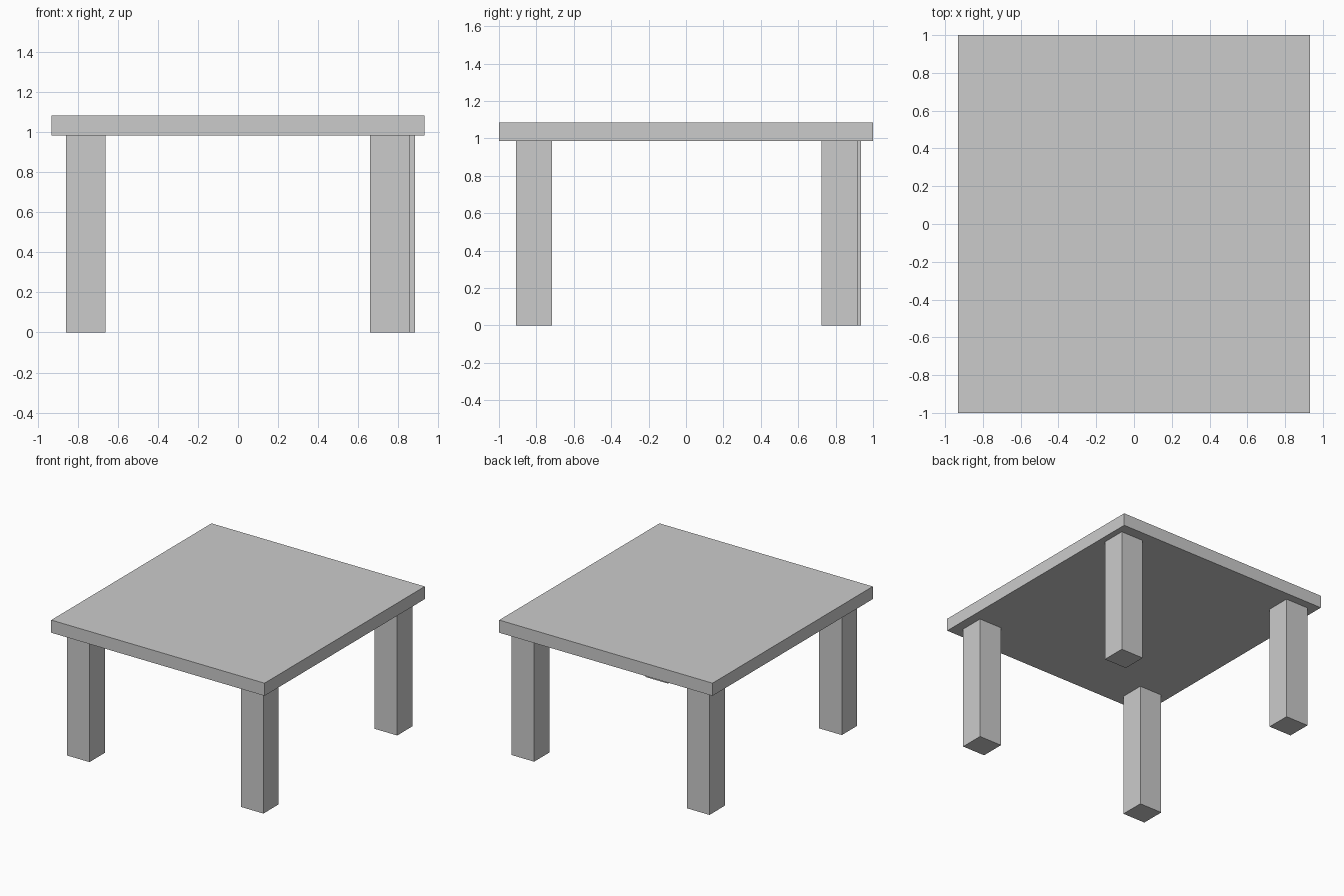
import bpy

if "Cube" in bpy.data.objects:
    bpy.data.objects.remove(bpy.data.objects["Cube"])


def box(name, x0, x1, y0, y1, z0, z1):
    bpy.ops.mesh.primitive_cube_add(
        size=1, location=((x0 + x1) / 2, (y0 + y1) / 2, (z0 + z1) / 2))
    ob = bpy.context.object
    ob.name = name
    ob.scale = (x1 - x0, y1 - y0, z1 - z0)
    bpy.ops.object.transform_apply(location=False, rotation=False, scale=True)
    return ob


LEG_X, LEG_Y = 0.198, 0.191   # leg section
LEG_H, TOP_H = 0.985, 0.1

# Table top slab
box("table_top", -0.932, 0.932, -1, 1, LEG_H, LEG_H + TOP_H)

# Legs, slightly unevenly placed: lower x, lower y corner of each
legs = {
    "front_left_leg": (-0.86, -0.908),
    "front_right_leg": (0.66, -0.908),
    "back_left_leg": (-0.86, 0.744),
    "back_right_leg": (0.686, 0.725),
}
for name, (x, y) in legs.items():
    box(name, x, x + LEG_X, y, y + LEG_Y, 0, LEG_H)
